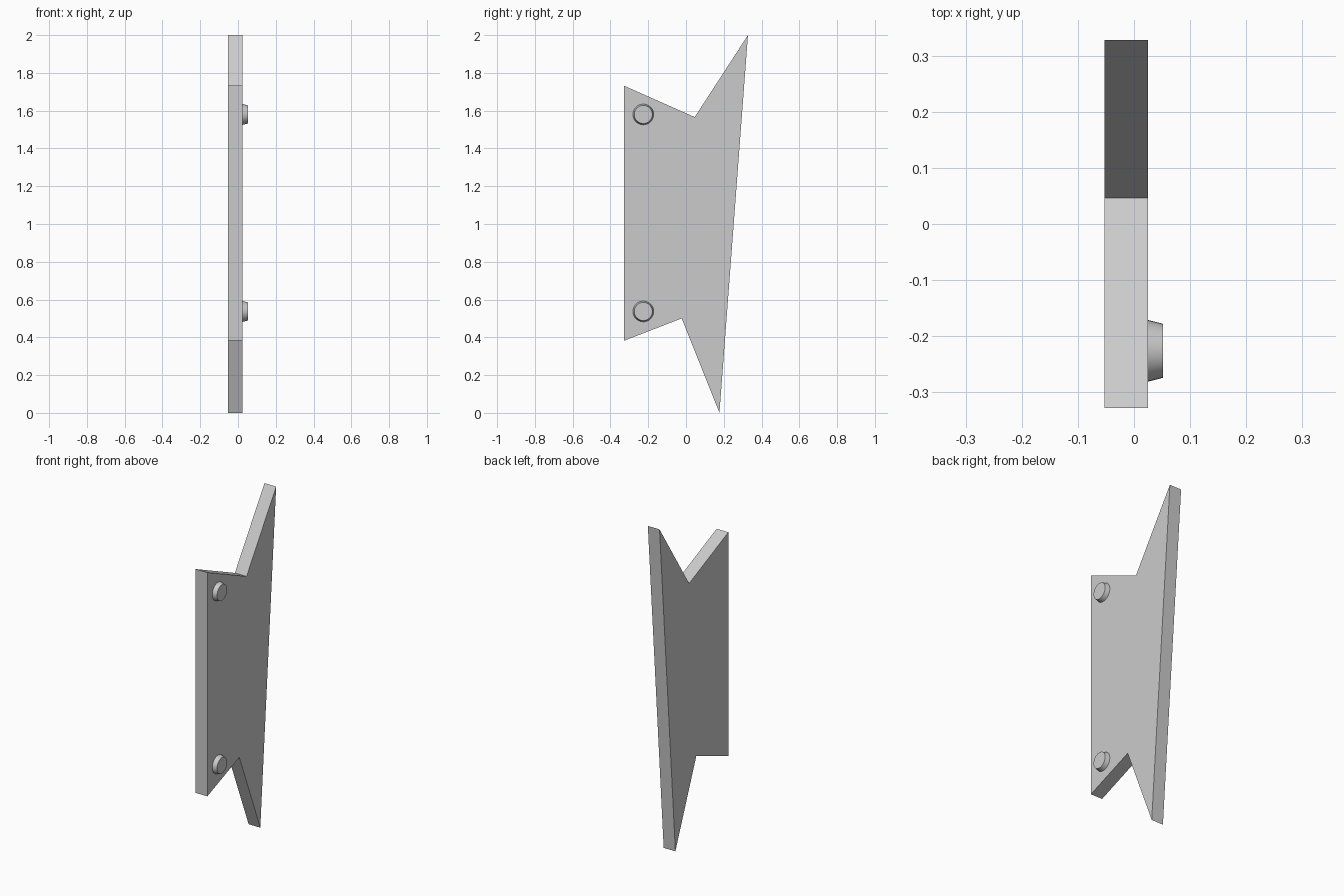
import bpy, bmesh, math
from mathutils import Matrix

if "Cube" in bpy.data.objects:
    bpy.data.objects.remove(bpy.data.objects["Cube"])

X_BACK, X_FACE, X_TIP = -0.053, 0.025, 0.052


def make_object(name, bm):
    bmesh.ops.recalc_face_normals(bm, faces=bm.faces)
    mesh = bpy.data.meshes.new(name)
    bm.to_mesh(mesh)
    bm.free()
    obj = bpy.data.objects.new(name, mesh)
    bpy.context.collection.objects.link(obj)
    return obj


# Flat notched plate: (y, z) outline extruded along x
outline = [(-0.328, 0.382), (-0.023, 0.5), (0.177, 0.0),
           (0.328, 2.0), (0.046, 1.566), (-0.328, 1.732)]
bm = bmesh.new()
face = bm.faces.new([bm.verts.new((X_BACK, y, z)) for y, z in outline])
result = bmesh.ops.extrude_face_region(bm, geom=[face], use_keep_orig=True)
verts = [v for v in result["geom"] if isinstance(v, bmesh.types.BMVert)]
bmesh.ops.translate(bm, verts=verts, vec=(X_FACE - X_BACK, 0, 0))
make_object("plate", bm)

# Two tapered round studs on the right face
for name, z in (("lower_stud", 0.537), ("upper_stud", 1.58)):
    bm = bmesh.new()
    place = (Matrix.Translation(((X_FACE + X_TIP) / 2, -0.226, z))
             @ Matrix.Rotation(math.pi / 2, 4, 'Y'))
    bmesh.ops.create_cone(bm, cap_ends=True, segments=32, radius1=0.055,
                          radius2=0.048, depth=X_TIP - X_FACE, matrix=place)
    stud = make_object(name, bm)
    bpy.ops.object.select_all(action='DESELECT')
    stud.select_set(True)
    bpy.context.view_layer.objects.active = stud
    bpy.ops.object.shade_smooth_by_angle(angle=math.radians(30))
